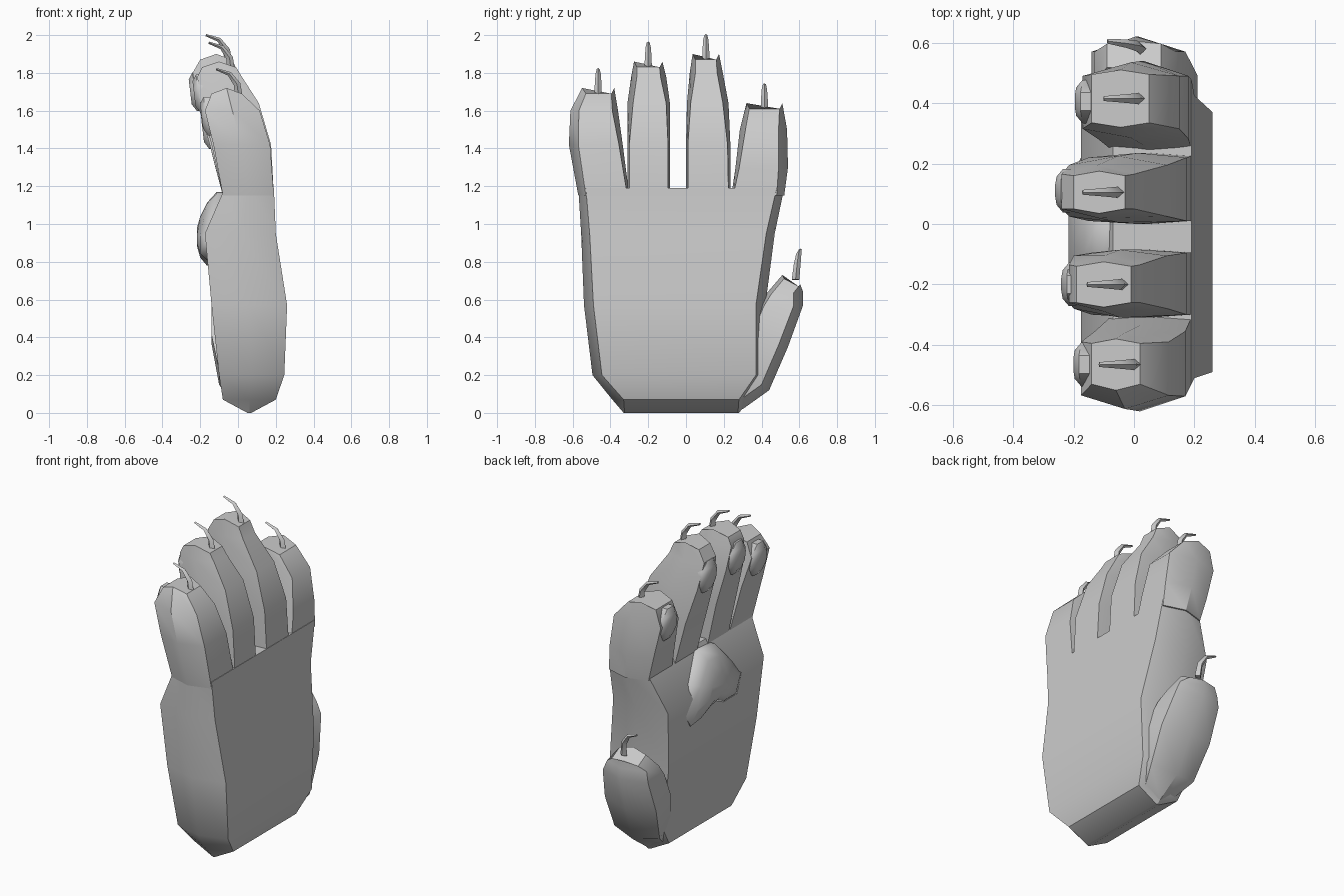
import bpy, bmesh, math
from mathutils import Vector

if "Cube" in bpy.data.objects:
    bpy.data.objects.remove(bpy.data.objects["Cube"])


def loft(name, rings, angle=35):
    """Skin closed rings of equal length and cap both ends."""
    bm = bmesh.new()
    vs = [[bm.verts.new(p) for p in r] for r in rings]
    n = len(vs[0])
    for a, b in zip(vs, vs[1:]):
        for i in range(n):
            j = (i + 1) % n
            bm.faces.new((a[i], a[j], b[j], b[i]))
    bm.faces.new(vs[0][::-1])
    bm.faces.new(vs[-1])
    bmesh.ops.recalc_face_normals(bm, faces=bm.faces)
    me = bpy.data.meshes.new(name)
    bm.to_mesh(me)
    bm.free()
    ob = bpy.data.objects.new(name, me)
    bpy.context.collection.objects.link(ob)
    bpy.ops.object.select_all(action='DESELECT')
    ob.select_set(True)
    bpy.context.view_layer.objects.active = ob
    bpy.ops.object.shade_smooth_by_angle(angle=math.radians(angle))
    return ob


def hexring(a, b, xf, xb, i0, i1, drop=0.0):
    """Six-sided section: a, b are the widest (y, z) points, xf/xb the two flat sides."""
    a, b = Vector(a), Vector(b)
    d = (b - a).normalized()
    p, q = a + d * i0, b - d * i1
    xm = xf + (xb - xf) * 0.5
    return [(xb, p.x, p.y - drop), (xm, a.x, a.y), (xf, p.x, p.y - drop),
            (xf, q.x, q.y - drop), (xm, b.x, b.y), (xb, q.x, q.y - drop)]


def dome(name, outline, xs, cy, cz, steps):
    """Raised pad: the outline shrinks towards (cy, cz) as it rises; xs(z) is the base surface."""
    rings = []
    for h, s in steps:
        rings.append([(xs(cz + (z - cz) * s) - h, cy + (y - cy) * s, cz + (z - cz) * s)
                      for y, z in outline])
    return loft(name, rings, 50)


def claw(name, x, y, z, lean=1.0, dy=0.0):
    path = [(0, -.06, .02, .022), (-.01, .02, .018, .018), (-.05, .075, .014, .012), (-.12, .1, .008, .006)]
    rings = []
    for k, (px, pz, w, t) in enumerate(path):
        c = Vector((x + px * lean, y + dy * k / 3, z + pz))
        ang = (0.1, .35, .85, 1.2)[k]
        u = Vector((math.cos(ang), 0, math.sin(ang))) * t
        v = Vector((0, w, 0))
        rings.append([c + u, c + v, c - u, c - v])
    loft(name, rings)


# palm
palm = [(0, -.33, .28, .05, .07, .005), (.07, -.39, .34, -.08, .2, .06),
        (.2, -.495, .42, -.10, .245, .05), (.57, -.54, .42, -.14, .26, .05),
        (.95, -.555, .47, -.175, .2, .045), (1.19, -.57, .52, -.07, .19, .04)]
loft("palm", [hexring((y0, z), (y1, z), f, b, i, i) for z, y0, y1, f, b, i in palm])

# fingers: sections (z, y0, y1, x_front, x_back, inset0, inset1), last one is the tip
fingers = {
    "little": [(1.15, -.57, -.30, -.08, .19, .04, .01), (1.42, -.62, -.335, -.13, .17, .05, .02),
               (1.6, -.612, -.36, -.175, .115, .045, .03), (1.72, -.55, -.38, -.14, .02, .02, .015)],
    "ring": [(1.15, -.31, -.085, -.08, .19, .01, .01), (1.42, -.31, -.085, -.14, .175, .01, .01),
             (1.64, -.31, -.085, -.20, .11, .03, .02), (1.78, -.29, -.105, -.215, .02, .03, .03),
             (1.86, -.275, -.125, -.19, -.01, .015, .015)],
    "middle": [(1.15, .0, .235, -.08, .19, .01, .01), (1.42, .0, .235, -.15, .175, .01, .015),
               (1.64, .005, .225, -.215, .11, .02, .03), (1.8, .02, .195, -.24, .0, .03, .03),
               (1.9, .035, .175, -.20, -.03, .015, .015)],
    "index": [(1.15, .24, .52, -.08, .19, .01, .04), (1.3, .262, .54, -.12, .18, .02, .05),
              (1.5, .285, .535, -.17, .15, .03, .045), (1.64, .32, .51, -.14, .05, .015, .015)],
}
pads = {"little": (-.465, 1.57, -.165), "ring": (-.2, 1.69, -.205),
        "middle": (.11, 1.7, -.225), "index": (.405, 1.5, -.16)}
for name, secs in fingers.items():
    rings = []
    for s in secs:
        z, y0, y1, f, b, i0, i1 = s
        rings.append(hexring((y0, z), (y1, z), f, b, i0, i1, .03 if s is secs[-1] else 0))
    loft(name + "_finger", rings)
    z, y0, y1, f, b = secs[-1][:5]
    claw(name + "_claw", (f + b) / 2 + .065, (y0 + y1) / 2, z)
    # oval toe pad
    cy, cz, px = pads[name]
    oval = [(cy + .078 * math.cos(t * math.pi / 4 + .39), cz + .11 * math.sin(t * math.pi / 4 + .39))
            for t in range(8)]
    dome(name + "_pad", oval, lambda z: px - (z - cz) * .12, cy, cz, [(-.03, 1), (.005, 1), (.028, .65)])

# palm pad with a notched lower edge
heart = [(.03, 1.17), (-.12, 1.16), (-.31, .93), (-.26, .81), (-.13, .81),
         (-.04, .85), (.07, .83), (.19, .78), (.24, .86), (.18, 1.03)]
dome("palm_pad", heart, lambda z: -.165 + max(0, z - .98) * .28, -.03, .95,
     [(-.04, 1), (.0, 1), (.035, .75), (.052, .4)])

# thumb
thumb = [((.2, .1), (.3, .02), -.03, .15), ((.27, .24), (.44, .12), -.10, .21),
         ((.32, .42), (.54, .35), -.14, .21), ((.38, .56), (.62, .57), -.14, .17),
         ((.42, .625), (.62, .64), -.13, .14)]
rings = [hexring(a, b, f, b2, .03, .05) for a, b, f, b2 in thumb]
rings.append(hexring((.51, .73), (.605, .68), -.09, .09, .01, .01, .015))
loft("thumb", rings)
claw("thumb_claw", .02, .58, .765, .9, .025)
